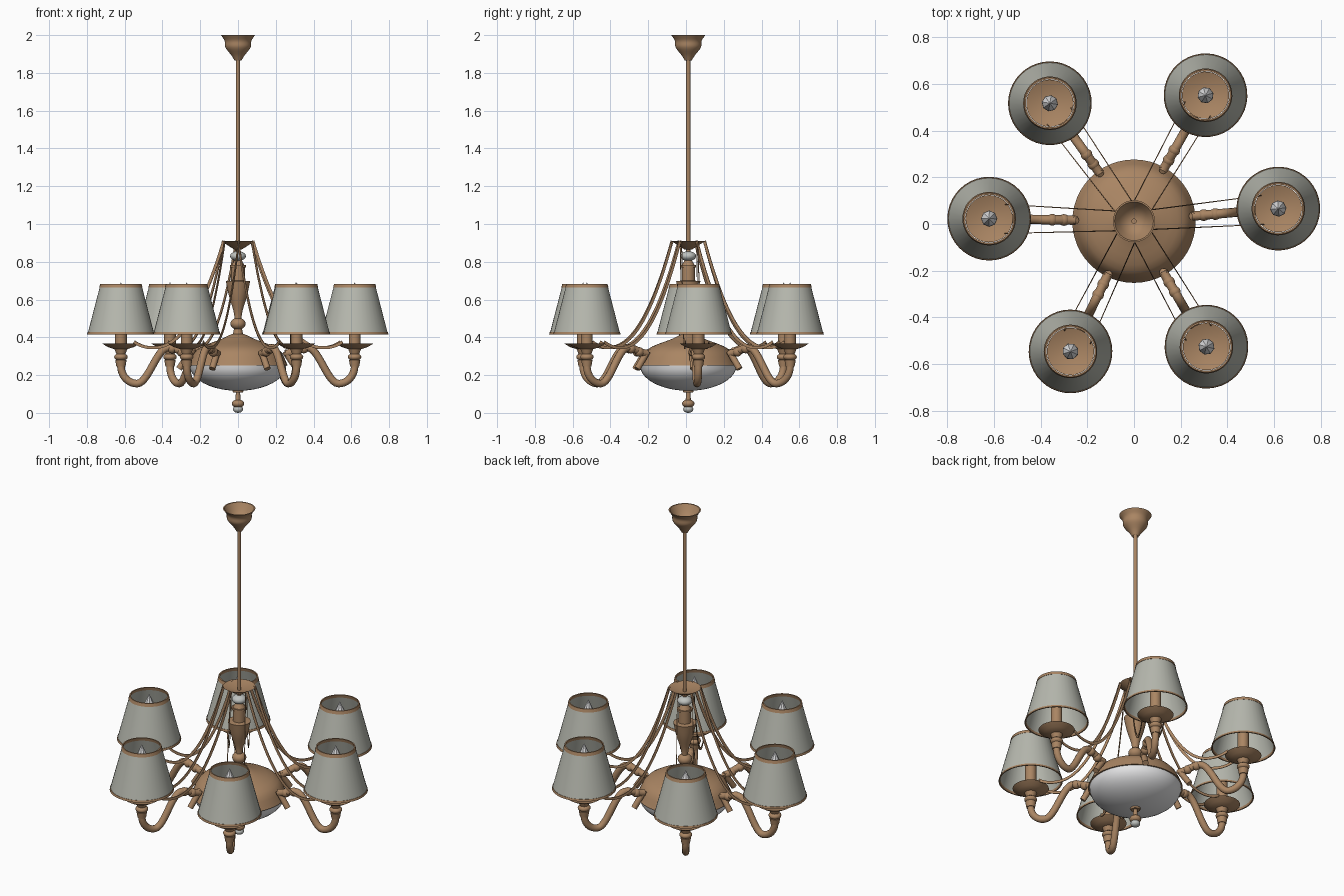
import bpy, bmesh, math
from math import sin, cos, pi
from mathutils import Vector

if "Cube" in bpy.data.objects:
    bpy.data.objects.remove(bpy.data.objects["Cube"])

CY = 0.012            # hub position in y
R = 0.62              # lamp distance from hub
ANGLES = [5, 60.4, 125.5, 179, 244, 300]


def material(name, r, g, b):
    m = bpy.data.materials.new(name)
    m.diffuse_color = (r, g, b, 1)
    m.use_nodes = True
    m.node_tree.nodes["Principled BSDF"].inputs["Base Color"].default_value = m.diffuse_color
    return m


COPPER = material("aged_copper", .40, .235, .125)
FABRIC = material("grey_fabric", .47, .48, .425)
GLASS = material("white_glass", .8, .8, .81)
SILVER = material("grey_crystal", .52, .54, .52)


def finish(name, bm, mat):
    bmesh.ops.remove_doubles(bm, verts=bm.verts, dist=1e-5)
    bmesh.ops.recalc_face_normals(bm, faces=bm.faces)
    me = bpy.data.meshes.new(name)
    bm.to_mesh(me)
    bm.free()
    me.materials.append(mat)
    ob = bpy.data.objects.new(name, me)
    bpy.context.collection.objects.link(ob)
    bpy.ops.object.select_all(action='DESELECT')
    ob.select_set(True)
    bpy.context.view_layer.objects.active = ob
    bpy.ops.object.shade_smooth_by_angle(angle=math.radians(40))
    return ob


def lathe(name, prof, mat=COPPER, x=0, n=32, closed=False):
    """Turn (radius, z) points around the vertical axis at x."""
    bm = bmesh.new()
    vs = [bm.verts.new((x + r, 0, z)) for r, z in prof]
    es = [bm.edges.new(p) for p in zip(vs, vs[1:])]
    if closed:
        es.append(bm.edges.new((vs[-1], vs[0])))
    bmesh.ops.spin(bm, geom=vs + es, cent=(x, 0, 0), axis=(0, 0, 1),
                   angle=2 * pi, steps=n, use_duplicate=False)
    return finish(name, bm, mat)


def rounded(pts, sub=4):
    """Catmull-Rom smoothing of a short profile."""
    p = [Vector(q) for q in pts]
    p = [2 * p[0] - p[1]] + p + [2 * p[-1] - p[-2]]
    out = []
    for a, b, c, d in zip(p, p[1:], p[2:], p[3:]):
        for t in (k / sub for k in range(sub)):
            out.append((2 * b + (c - a) * t + (2 * a - 5 * b + 4 * c - d) * t * t
                        + (3 * b - a - 3 * c + d) * t ** 3) / 2)
    return out + [p[-2]]


def bead(name, r, z, h, mat=COPPER, x=0, n=20):
    """Ellipsoid of radius r and half height h."""
    return lathe(name, [(r * sin(pi * k / 10), z - h * cos(pi * k / 10)) for k in range(11)], mat, x, n)


def cone(name, r0, r1, z0, z1, x=0):
    return lathe(name, [(0, z0), (r0, z0), (r1, z1), (0, z1)], COPPER, x, 20)


def sweep(name, path, section, y0=0, y1=0):
    """Sweep a section along (x, z) points in the arm's vertical plane."""
    bm = bmesh.new()
    rings = []
    last = len(path) - 1
    for i, (x, z) in enumerate(path):
        d = (Vector(path[min(i + 1, last)]) - Vector(path[max(i - 1, 0)])).normalized()
        y = y0 + (y1 - y0) * i / last
        rings.append([bm.verts.new((x - d.y * u, y + v, z + d.x * u)) for u, v in section])
    n = len(section)
    for a, b in zip(rings, rings[1:]):
        for k in range(n):
            bm.faces.new((a[k], a[(k + 1) % n], b[(k + 1) % n], b[k]))
    bm.faces.new(rings[0])
    bm.faces.new(rings[-1])
    return finish(name, bm, COPPER)


def circle(r):
    return [(r * cos(k * pi / 6), r * sin(k * pi / 6)) for k in range(12)]


# central stack: canopy, rod, dish, vase, dome, bowl, finial
canopy = rounded([(.018, 1.865), (.035, 1.893), (.067, 1.935), (.071, 1.97), (.09, 2)])
lathe("ceiling_canopy", canopy + [(.083, 2), (.063, 1.965), (0, 1.9)])
cone("hanging_rod", .011, .011, .78, 1.92)
lathe("upper_dish", [(0, .865), (.02, .865), (.09, .91), (0, .885)])
bead("crystal_disc", .042, .83, .026, SILVER)
cone("column_top", .036, .036, .7, .77)
cone("column_collar", .042, .042, .77, .782)
cone("column_cap", .034, .018, .782, .81)
lathe("vase", rounded([(.017, .49), (.024, .54), (.048, .62), (.064, .697)]) + [(0, .704)])
bead("column_ball", .04, .472, .032)
cone("column_foot", .03, .02, .4, .45)
lathe("copper_dome", rounded([(0, .42), (.035, .416), (.09, .39), (.215, .337), (.264, .25)]) + [(0, .25)],
      n=48)
lathe("glass_bowl", [(.256 * cos(k * pi / 20), .252 - .135 * sin(k * pi / 20)) for k in range(11)],
      GLASS, n=48)
cone("finial_cap", .026, .03, .108, .122)
cone("finial_stem", .015, .011, .05, .11)
bead("finial_knob", .033, .049, .022)
bead("finial_ball", .027, .02, .02, SILVER)
for ob in bpy.data.objects:
    ob.location.y = CY
hub_parts = set(bpy.data.objects)

# one arm along +x: shallow rise, cosine drop, then a quarter turn up to the lamp
path = []
for k in range(10):
    path.append((.25 + .12 * k / 10, .33 - .015 * cos(pi * k / 10)))
for k in range(12):
    path.append((.37 + .165 * k / 12, .25 + .095 * cos(pi * k / 12)))
for k in range(11):
    path.append((.535 + .085 * sin(pi * k / 20), .25 - .095 * cos(pi * k / 20)))
sweep("curved_arm", path, circle(.02))
for bx, bz in ((.30, .323), (.35, .34)):
    bead("arm_bead", .025, bz, .025, x=bx)
sweep("arm_peg", [(.25, .325), (.312, .233)], circle(.017))

# lamp: cup, pan, candle, bulb, shade
cone("cup_stem", .024, .03, .245, .28, R)
bead("cup_ball", .036, .296, .021, x=R)
cone("cup_flare", .024, .037, .312, .345, R)
lathe("drip_pan", [(0, .338), (.036, .338), (.07, .349), (.101, .368), (.06, .353), (0, .347)], x=R)
cone("candle_tube", .031, .031, .345, .56, R)
lathe("bulb", [(0, .555), (.035, .59), (.034, .62), (0, .692)], GLASS, R, 8)


def shade_band(name, za, zb, grow, mat):
    ra, rb = (.176 - (z - .42) * .26 + grow for z in (za, zb))
    t = .003 + 2 * grow
    lathe(name, [(ra, za), (rb, zb), (rb - t, zb), (ra - t, za)], mat, R, 40, True)


shade_band("lamp_shade", .42, .68, 0, FABRIC)
shade_band("shade_top_trim", .664, .683, .002, COPPER)
shade_band("shade_bottom_trim", .416, .428, .002, COPPER)

# pair of hanging ribbons from upper dish to drip pan
xs = [.075 + .475 * k / 28 for k in range(29)]
hang = [(x, .345 + .565 * abs((.45 - x) / .375) ** 2.2) for x in xs]
strip = [(u * .008, v * .002) for u, v in ((-1, -1), (1, -1), (1, 1), (-1, 1))]
for s in (1, -1):
    sweep("hanging_ribbon", hang, strip, .042 * s, .062 * s)

# repeat the arm around the hub
arm = [o for o in bpy.data.objects if o not in hub_parts]
for i, a in enumerate(ANGLES):
    for ob in arm:
        o = ob
        if i:
            o = ob.copy()
            bpy.context.collection.objects.link(o)
        o.location = (0, CY, 0)
        o.rotation_euler = (0, 0, math.radians(a))
